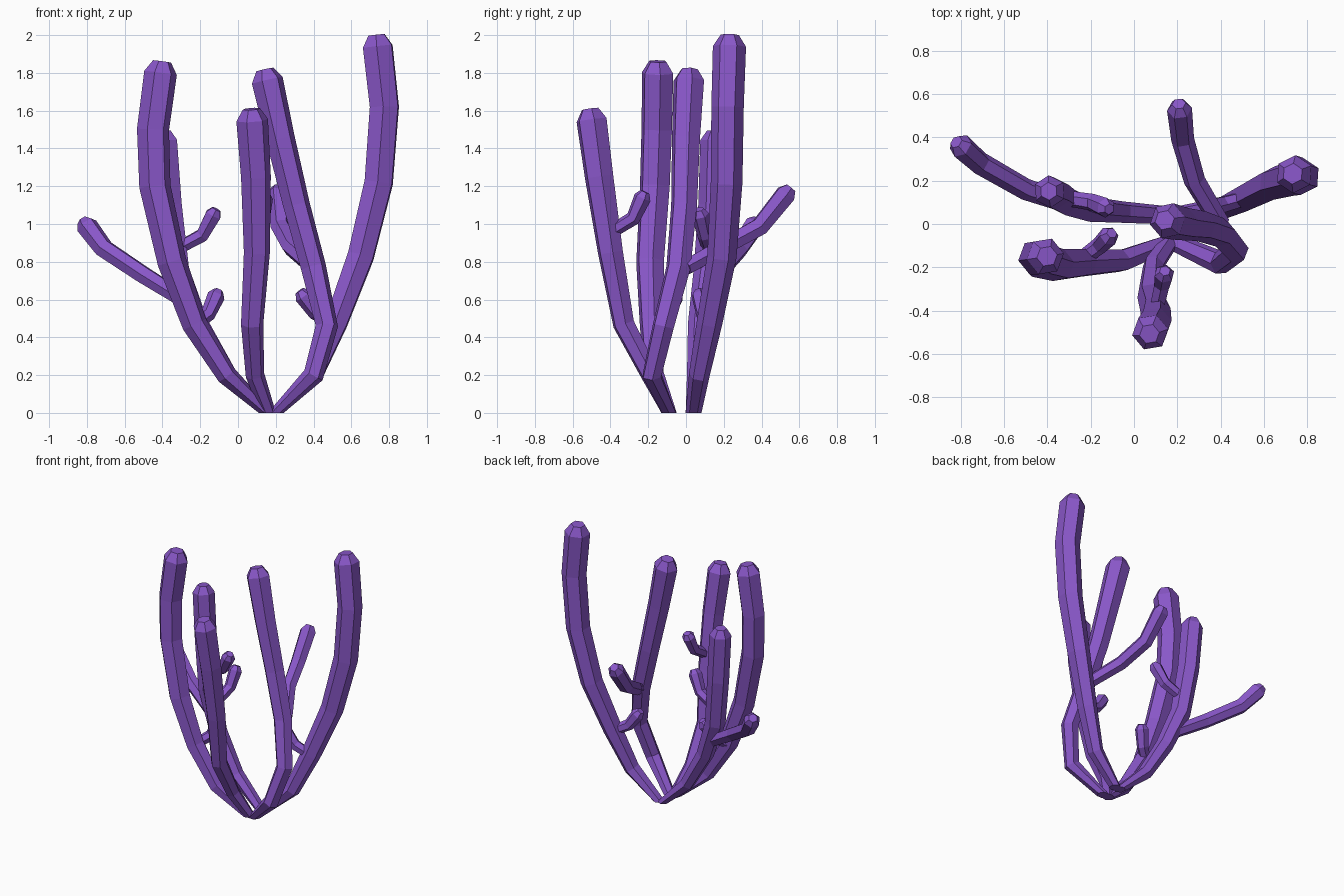
import bpy, bmesh, math
from mathutils import Vector

purple = bpy.data.materials.new("coral_purple")
purple.diffuse_color = (0.25, 0.095, 0.58, 1)
SIDES = 6


def tube(name, pts, radii, spin=0.0, flat_base=False):
    """Faceted branch along pts with a bevelled blunt tip."""
    p = [Vector(q) for q in pts]
    r = list(radii)
    end = (p[-1] - p[-2]).normalized()
    p.append(p[-1] + end * r[-1] * 0.7)      # blunt cap ring
    r.append(r[-1] * 0.55)
    bm = bmesh.new()
    rings, side = [], Vector((1, 0, 0))
    for i, c in enumerate(p):
        a = (c - p[i - 1]).normalized() if i else Vector()
        b = (p[i + 1] - c).normalized() if i < len(p) - 1 else Vector()
        t = (a + b).normalized()
        if flat_base and i == 0:
            t = Vector((0, 0, 1))
        side = (side - t * side.dot(t)).normalized()
        up = t.cross(side)
        ring = []
        for k in range(SIDES):
            ang = spin + 2 * math.pi * k / SIDES
            ring.append(bm.verts.new(c + (side * math.cos(ang) + up * math.sin(ang)) * r[i]))
        rings.append(ring)
    for lo, hi in zip(rings, rings[1:]):
        for k in range(SIDES):
            n = (k + 1) % SIDES
            bm.faces.new((lo[k], lo[n], hi[n], hi[k]))
    bm.faces.new(rings[-1])
    bm.faces.new(rings[0][::-1])
    bmesh.ops.recalc_face_normals(bm, faces=bm.faces)
    me = bpy.data.meshes.new(name)
    bm.to_mesh(me)
    bm.free()
    me.materials.append(purple)
    bpy.context.collection.objects.link(bpy.data.objects.new(name, me))


STEM = (0.042, 0.055, 0.068, 0.078, 0.084, 0.086, 0.088)

# main stems
tube("left_front_stem", [(0.15, -0.09, 0), (-0.06, -0.17, 0.2), (-0.23, -0.18, 0.47),
     (-0.35, -0.19, 0.8), (-0.44, -0.165, 1.2), (-0.45, -0.155, 1.5), (-0.41, -0.15, 1.8)],
     STEM, 0.3, True)
tube("left_back_stem", [(0.16, 0.04, 0), (-0.05, 0.055, 0.2), (-0.21, 0.07, 0.47),
     (-0.32, 0.11, 0.75), (-0.365, 0.14, 1.1), (-0.39, 0.15, 1.44)],
     (0.042, 0.05, 0.06, 0.07, 0.075, 0.075), 0.6, True)
tube("front_stem", [(0.16, -0.09, 0), (0.09, -0.19, 0.2), (0.075, -0.33, 0.47),
     (0.1, -0.4, 0.85), (0.095, -0.46, 1.25), (0.075, -0.5, 1.55)],
     (0.042, 0.05, 0.06, 0.07, 0.08, 0.085), 0.2, True)
tube("middle_stem", [(0.2, -0.09, 0), (0.4, -0.18, 0.2), (0.47, -0.12, 0.46),
     (0.4, -0.04, 0.77), (0.31, -0.01, 1.1), (0.225, 0.0, 1.45), (0.155, 0.015, 1.76)],
     (0.042, 0.055, 0.06, 0.068, 0.072, 0.078, 0.085), 0.0, True)
tube("right_stem", [(0.2, 0.04, 0), (0.4, 0.07, 0.2), (0.52, 0.125, 0.48),
     (0.65, 0.19, 0.83), (0.745, 0.215, 1.22), (0.775, 0.22, 1.62), (0.74, 0.23, 1.94)],
     STEM, 0.5, True)

# long side branches
tube("left_side_branch", [(-0.29, 0.09, 0.6), (-0.5, 0.16, 0.73), (-0.71, 0.28, 0.87),
     (-0.8, 0.36, 0.99)], (0.045, 0.05, 0.053, 0.058))
tube("back_side_branch", [(0.4, 0.0, 0.77), (0.28, 0.2, 0.88), (0.225, 0.39, 0.985),
     (0.21, 0.53, 1.16)], (0.045, 0.05, 0.053, 0.058))

# short side twigs
TWIG = (0.036, 0.04, 0.047)
for name, pts in {
    "left_upper_twig": [(-0.32, 0.12, 0.87), (-0.19, 0.1, 0.94), (-0.13, 0.075, 1.05)],
    "left_lower_twig": [(-0.24, -0.16, 0.46), (-0.16, -0.1, 0.52), (-0.115, -0.055, 0.62)],
    "right_twig": [(0.52, 0.12, 0.47), (0.41, 0.09, 0.53), (0.345, 0.075, 0.62)],
    "front_twig": [(0.1, -0.41, 0.95), (0.13, -0.28, 1.03), (0.14, -0.23, 1.14)],
}.items():
    tube(name, pts, TWIG, 0.4)
